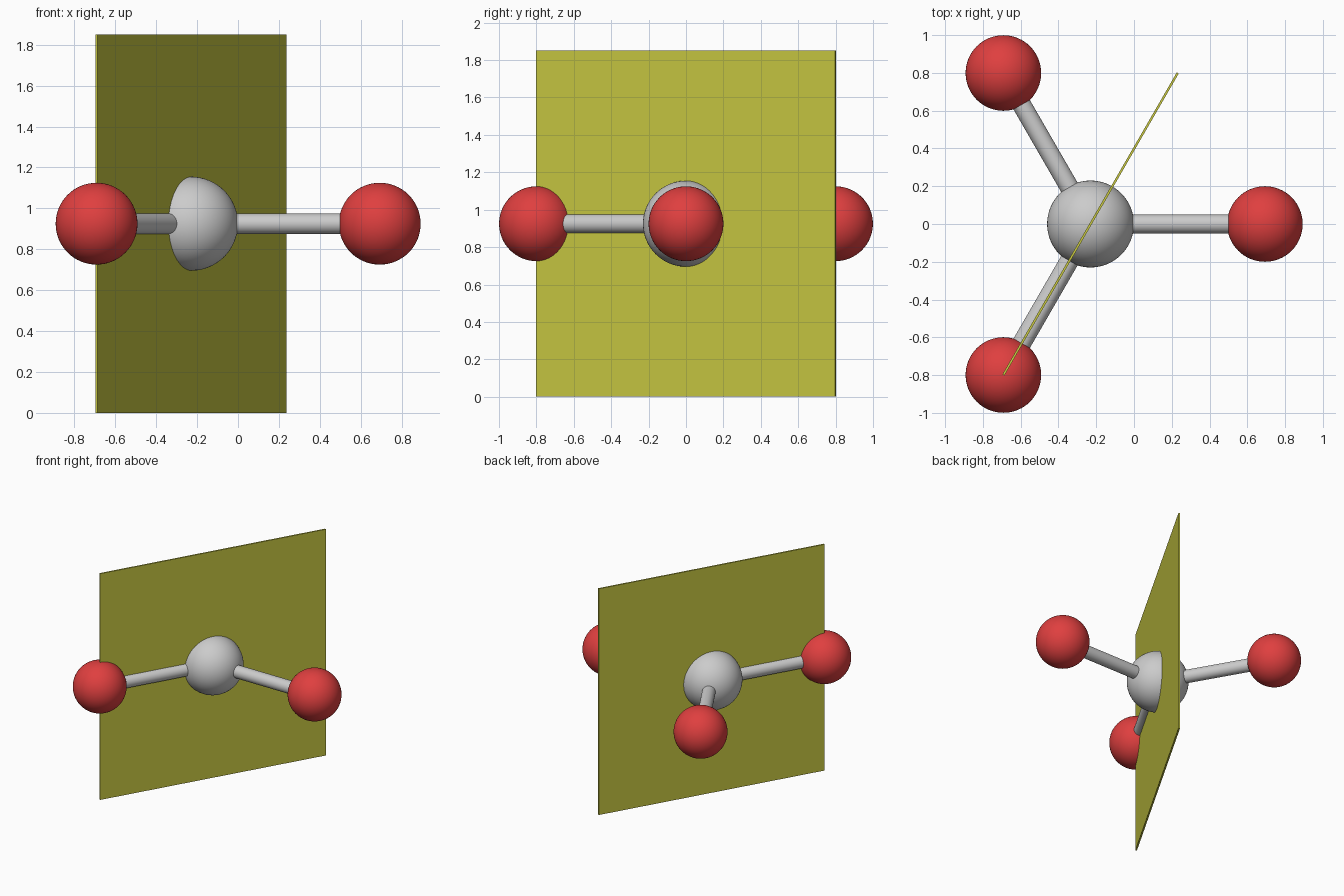
import bpy
import math
from mathutils import Vector

if "Cube" in bpy.data.objects:
    bpy.data.objects.remove(bpy.data.objects["Cube"])

Z = 0.925
BOND = 0.923
CENTRE = Vector((-0.23, 0, Z))


def material(name, color):
    m = bpy.data.materials.new(name)
    m.diffuse_color = (*color, 1)
    m.use_nodes = True
    m.node_tree.nodes["Principled BSDF"].inputs["Base Color"].default_value = m.diffuse_color
    return m


red = material("red", (0.74, 0.05, 0.05))
grey = material("light grey", (0.60, 0.60, 0.60))
yellow = material("olive yellow", (0.58, 0.58, 0.055))


def finish(name, mat, smooth=True):
    ob = bpy.context.object
    ob.name = name
    ob.data.materials.append(mat)
    if smooth:
        bpy.ops.object.shade_smooth_by_angle(angle=math.radians(40))
    return ob


def ball(name, loc, radius, mat):
    bpy.ops.mesh.primitive_uv_sphere_add(segments=64, ring_count=32, radius=radius, location=loc)
    return finish(name, mat)


# Central atom
ball("central_atom", CENTRE, 0.23, grey)

# Three outer atoms with their bonds, 120 degrees apart
for i in range(3):
    a = math.radians(120 * i)
    d = Vector((math.cos(a), math.sin(a), 0))
    ball(f"outer_atom_{i + 1}", CENTRE + d * BOND, 0.2, red)
    bpy.ops.mesh.primitive_cylinder_add(vertices=48, radius=0.05, depth=BOND,
                                        location=CENTRE + d * BOND / 2,
                                        rotation=(0, math.pi / 2, a))
    finish(f"bond_{i + 1}", grey)

# Upright mirror plane running through one bond
bpy.ops.mesh.primitive_cube_add(size=1, location=CENTRE, rotation=(0, 0, math.radians(60)))
plane = finish("symmetry_plane", yellow, smooth=False)
plane.scale = (2 * BOND, 0.012, 2 * Z)
